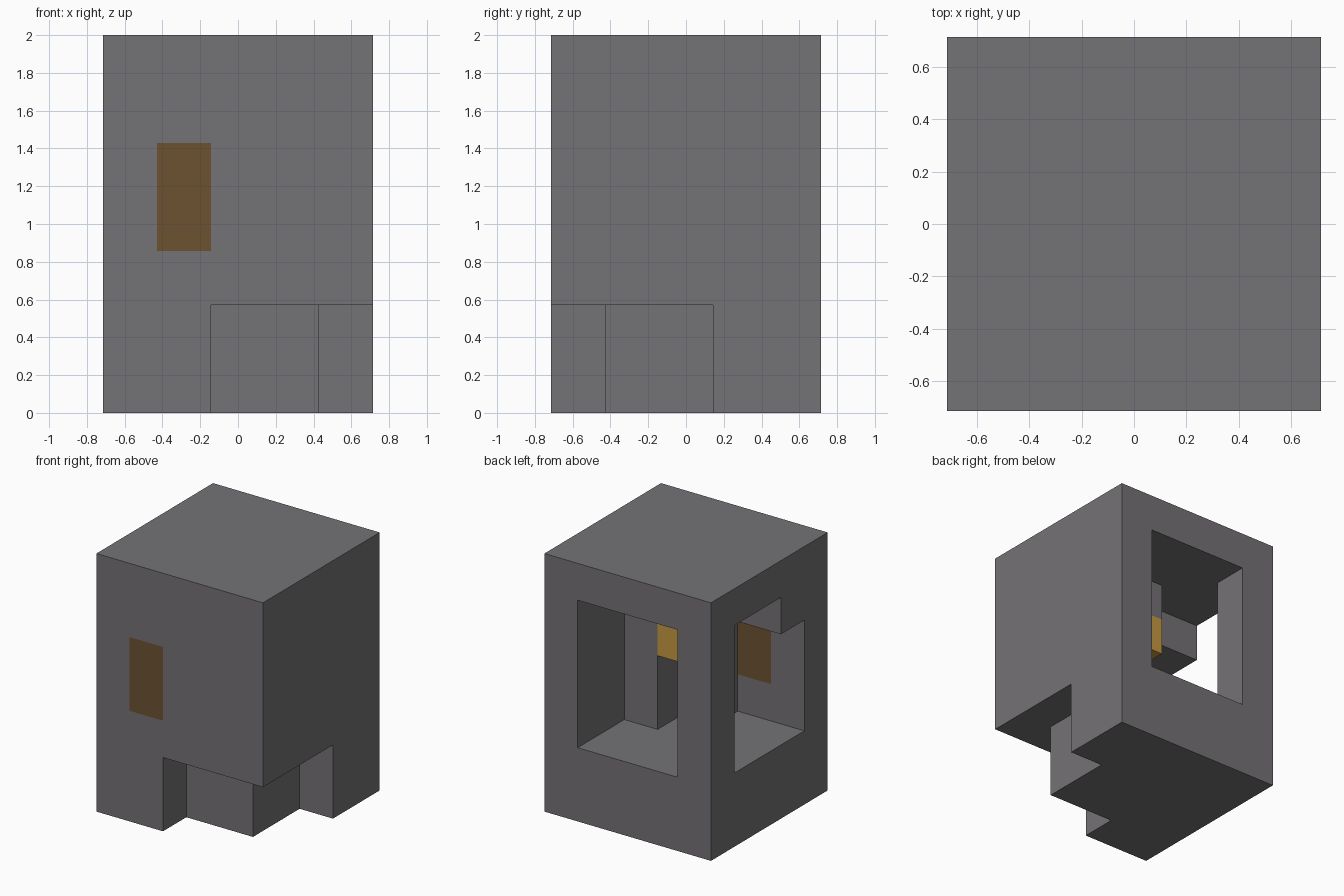
import bpy
from mathutils import Vector

UNIT = 1 / 7  # the model sits on a 10 x 10 x 14 module grid

if "Cube" in bpy.data.objects:
    bpy.data.objects.remove(bpy.data.objects["Cube"], do_unlink=True)


def material(name, rgb):
    mat = bpy.data.materials.new(name)
    mat.use_nodes = True
    mat.diffuse_color = (*rgb, 1)
    bsdf = next(n for n in mat.node_tree.nodes if n.type == 'BSDF_PRINCIPLED')
    bsdf.inputs["Base Color"].default_value = (*rgb, 1)
    return mat


def box(name, low, high, mat=None):
    """Box between two corners given in grid modules."""
    low, high = Vector(low) * UNIT, Vector(high) * UNIT
    bpy.ops.mesh.primitive_cube_add(size=1, location=(low + high) / 2)
    obj = bpy.context.object
    obj.name = name
    for v in obj.data.vertices:
        v.co *= high - low
    if mat:
        obj.data.materials.append(mat)
    return obj


stone = material("grey_stone", (0.175, 0.168, 0.178))
brown = material("brown_glass", (0.15, 0.085, 0.032))
gold = material("gold_lamp", (0.56, 0.32, 0.056))

# Solid block that the rooms and recesses are carved from
shell = box("stone_shell", (-5, -5, 0), (5, 5, 14), stone)

cutters = [
    # Stepped recess around the foot of the front corner
    box("front_recess", (-1, -6, -1), (6, -3, 4)),
    box("side_recess", (3, -6, -1), (6, 1, 4)),
    # Room opening to the back and to one side, with a low beam at the front
    box("back_opening", (-3, 1, 4), (3, 6, 12)),
    box("side_opening", (-6, -1, 4), (-1, 3, 12)),
    box("beam_underpass", (-6, -3, 4), (-1, 0, 10)),
    box("lamp_alcove", (-2, -1, 4), (1, 2, 10)),
    # Window in the front wall
    box("window_hole", (-3, -6, 6), (-1, -2, 10)),
]
for cutter in cutters:
    cutter.hide_render = True
    mod = shell.modifiers.new(cutter.name, 'BOOLEAN')
    mod.operation = 'DIFFERENCE'
    mod.solver = 'EXACT'
    mod.object = cutter

# Apply the carving and remove the cutters
graph = bpy.context.evaluated_depsgraph_get()
carved = bpy.data.meshes.new_from_object(shell.evaluated_get(graph))
shell.modifiers.clear()
shell.data = carved
for cutter in cutters:
    bpy.data.objects.remove(cutter, do_unlink=True)

# Window filling and hanging lamp
box("window_pane", (-3, -5, 6), (-1, -3, 10), brown)
box("ceiling_lamp", (-1, -1, 8), (1, 1, 10), gold)
